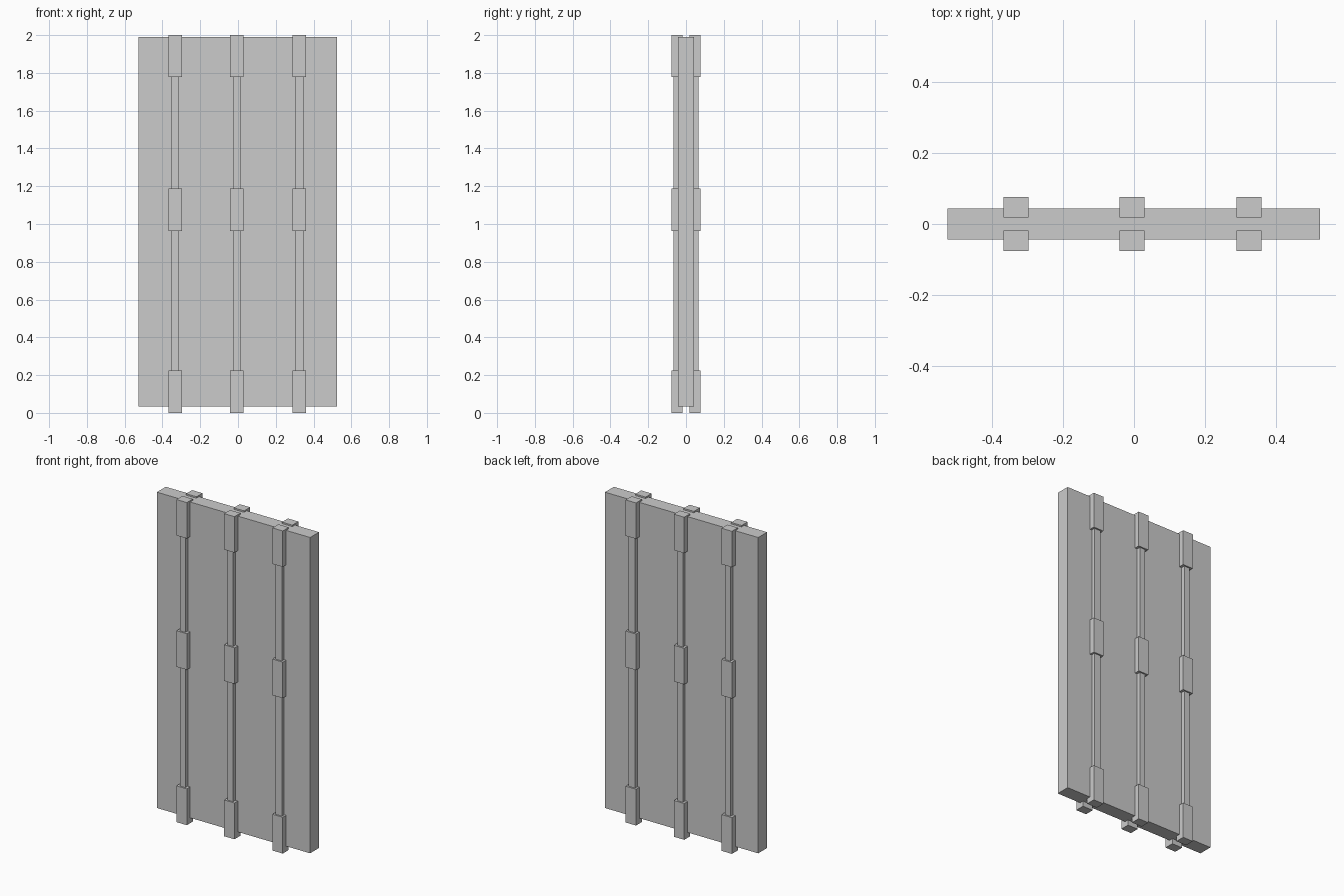
import bpy

if "Cube" in bpy.data.objects:
    bpy.data.objects.remove(bpy.data.objects["Cube"])


def box(name, x, y, z):
    """Box from (min, max) ranges on each axis."""
    bpy.ops.mesh.primitive_cube_add(size=1, location=[(r[0] + r[1]) / 2 for r in (x, y, z)])
    ob = bpy.context.object
    ob.name = name
    ob.scale = [r[1] - r[0] for r in (x, y, z)]
    bpy.ops.object.transform_apply(location=False, rotation=False, scale=True)
    return ob


def y_range(side, inner, outer):
    return tuple(sorted((side * inner, side * outer)))


# Door slab
box("door_panel", (-0.526, 0.525), (-0.0435, 0.0435), (0.033, 1.991))

# Vertical bars with bottom, middle and top brackets, on both faces
columns = [(-0.333, 0.038), (-0.006, 0.038), (0.325, 0.045)]
brackets = {"bottom": (0.0, 0.225), "middle": (0.963, 1.187), "top": (1.777, 2.0)}

for face, side in (("front", -1), ("back", 1)):
    for i, (cx, bar_w) in enumerate(columns, 1):
        box(f"{face}_bar_{i}", (cx - bar_w / 2, cx + bar_w / 2),
            y_range(side, 0.03, 0.067), (0.05, 1.95))
        for level, z in brackets.items():
            box(f"{face}_{level}_bracket_{i}", (cx - 0.0355, cx + 0.0355),
                y_range(side, 0.018, 0.0765), z)
